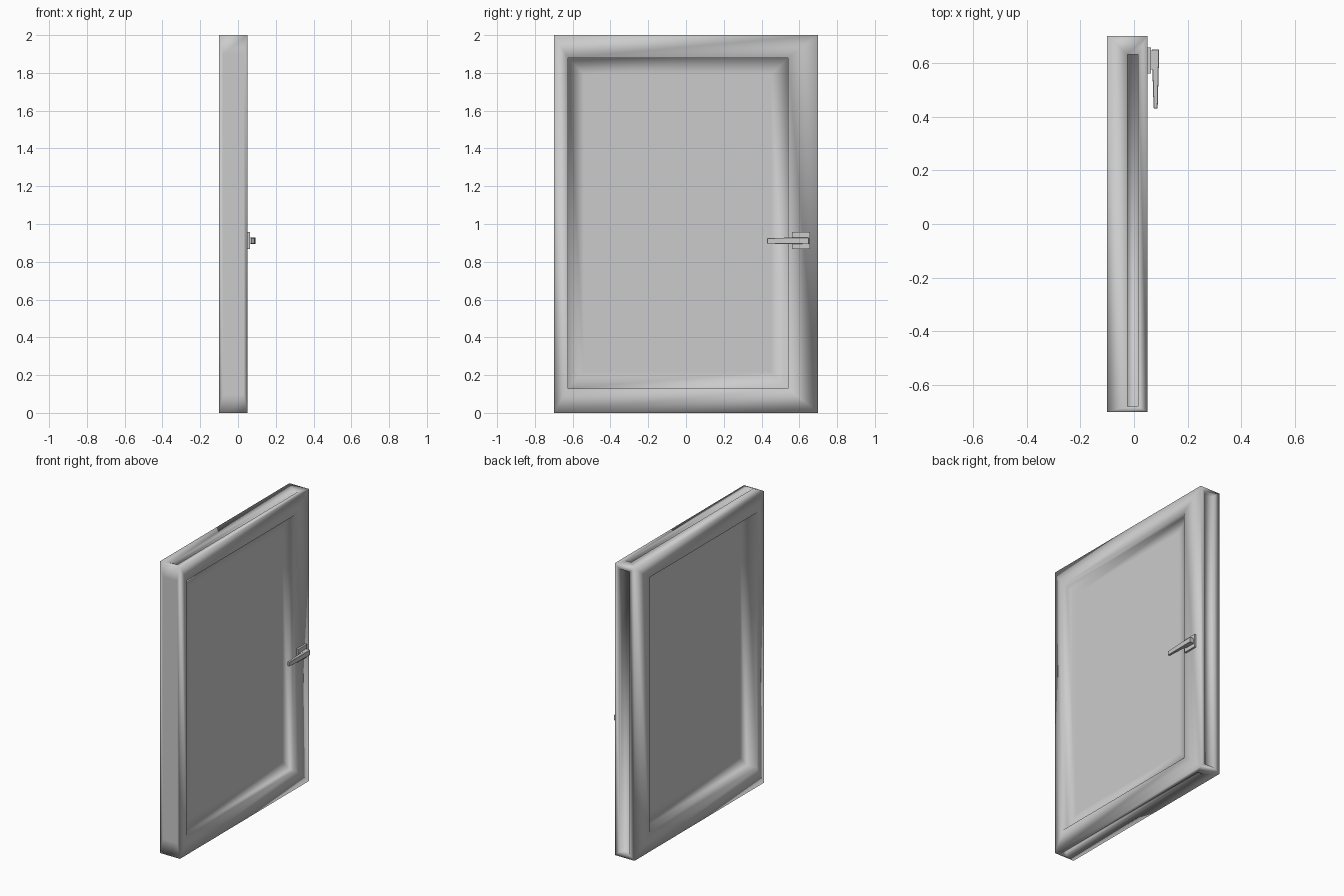
import bpy, bmesh
from mathutils import Vector

if "Cube" in bpy.data.objects:
    bpy.data.objects.remove(bpy.data.objects["Cube"])


def finish(bm, name, angle=None):
    bmesh.ops.recalc_face_normals(bm, faces=bm.faces)
    me = bpy.data.meshes.new(name)
    bm.to_mesh(me)
    bm.free()
    ob = bpy.data.objects.new(name, me)
    bpy.context.collection.objects.link(ob)
    if angle is None:
        me.polygons.foreach_set("use_smooth", [True] * len(me.polygons))
    return ob


def box_mesh(lo, hi):
    bm = bmesh.new()
    bmesh.ops.create_cube(bm, size=2)
    for v in bm.verts:
        v.co = Vector([hi[i] if v.co[i] > 0 else lo[i] for i in range(3)])
    return bm


def inset_to(bm, face, axis, lo, hi, level=None):
    """Inset a rectangular face and move the inner loop to an exact rectangle."""
    bmesh.ops.inset_individual(bm, faces=[face], thickness=0.001, use_even_offset=True)
    mid = face.calc_center_median()
    others = [i for i in range(3) if i != axis]
    for v in face.verts:
        for k, i in enumerate(others):
            v.co[i] = hi[k] if v.co[i] > mid[i] else lo[k]
        if level is not None:
            v.co[axis] = level


def recess(bm, face, axis, lo, hi, level):
    inset_to(bm, face, axis, lo, hi)
    inset_to(bm, face, axis, lo, hi, level)


# Sash: frame and recessed panel in one softly shaded body
bm = box_mesh((-0.10, -0.70, 0), (0.05, 0.70, 2))
bm.normal_update()
sides = {tuple(round(c) for c in f.normal): f for f in bm.faces}
for s, level in ((1, 0.015), (-1, -0.025)):
    f = sides[(s, 0, 0)]
    recess(bm, f, 0, (-0.625, 0.13), (0.54, 1.88), level)
    inset_to(bm, f, 0, (-0.54, 0.22), (0.45, 1.79))

# Seal grooves in the top, bottom and lock edges
for s, level in ((1, 1.975), (-1, 0.025)):
    recess(bm, sides[(0, 0, s)], 2, (-0.025, -0.68), (0.015, 0.63), level)
recess(bm, sides[(0, 1, 0)], 1, (-0.06, 0.03), (0.015, 1.97), 0.675)
inset_to(bm, sides[(0, -1, 0)], 1, (-0.08, 0.10), (0.03, 1.90))
finish(bm, "window_sash")

# Handle: backplate, neck and tapered lever
finish(box_mesh((0.05, 0.56, 0.868), (0.063, 0.657, 0.957)), "handle_plate", 30)
finish(box_mesh((0.06, 0.575, 0.893), (0.075, 0.645, 0.929)), "handle_neck", 30)
bm = box_mesh((0.066, 0.43, 0.893), (0.094, 0.65, 0.929))
for v in bm.verts:
    if v.co.y < 0.5:
        v.co.x = 0.088 if v.co.x > 0.08 else 0.073
        v.co.z = 0.926 if v.co.z > 0.91 else 0.896
bmesh.ops.bevel(bm, geom=bm.edges[:], offset=0.002, segments=1, affect='EDGES')
finish(bm, "handle_lever", 30)
